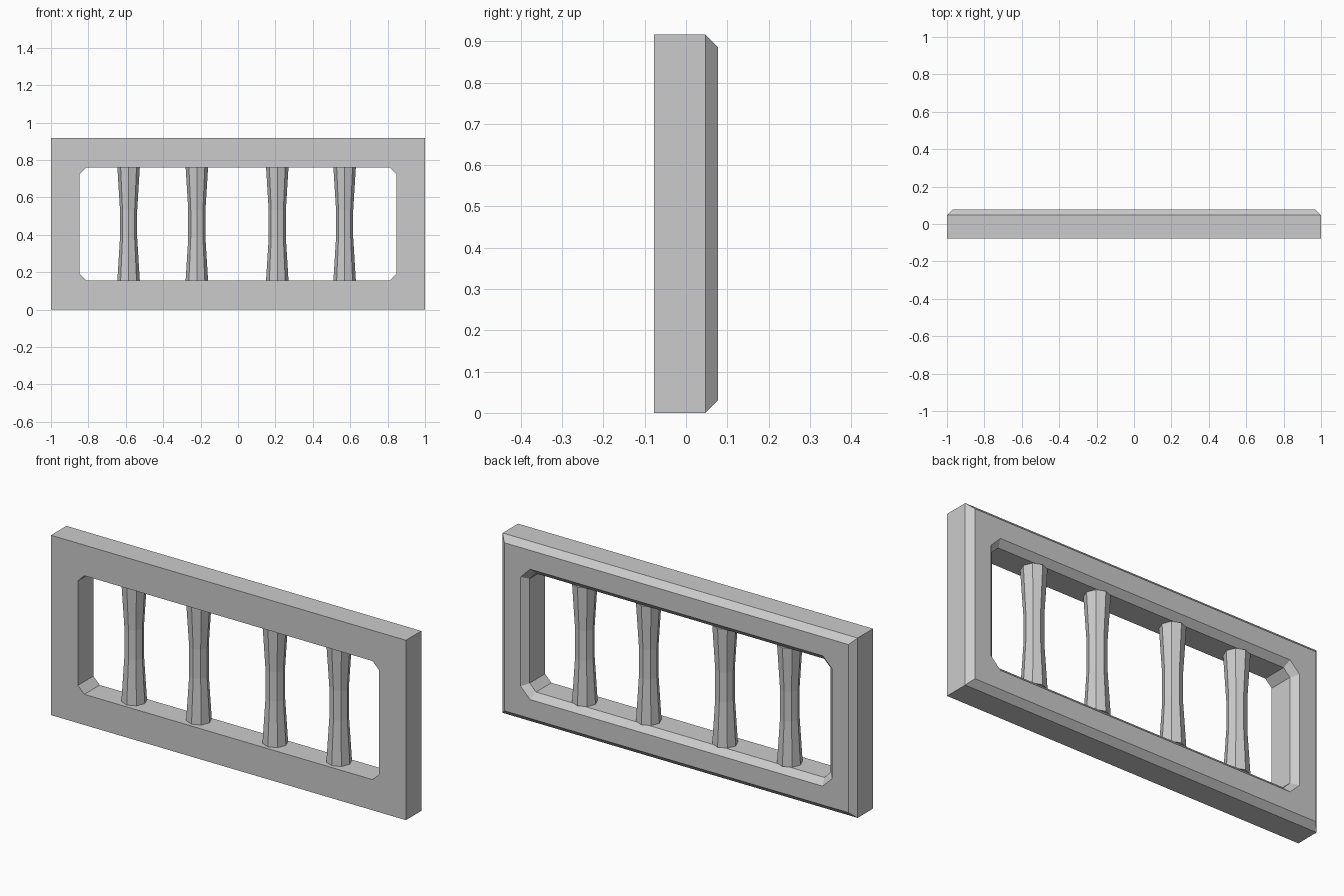
import bpy, bmesh
from math import pi, cos, sin

if "Cube" in bpy.data.objects:
    bpy.data.objects.remove(bpy.data.objects["Cube"])

W, H, D = 1.0, 0.916, 0.077      # half width, height, half depth
ZC = H / 2
BEV = 0.03                       # back edge chamfer
IW, IH, CUT = 0.848, 0.302, 0.036  # opening half sizes and corner cut


def finish(name, bm):
    bmesh.ops.recalc_face_normals(bm, faces=bm.faces)
    mesh = bpy.data.meshes.new(name)
    bm.to_mesh(mesh)
    bm.free()
    obj = bpy.data.objects.new(name, mesh)
    bpy.context.collection.objects.link(obj)
    return obj


def bridge(bm, a, b):
    n = len(a)
    for i in range(n):
        j = (i + 1) % n
        bm.faces.new((a[i], a[j], b[j], b[i]))


def outer_loop(bm, y, inset):
    w, h = W - inset, ZC - inset
    return [bm.verts.new((sx * w, y, ZC + sz * h))
            for sx, sz in ((-1, -1), (1, -1), (1, 1), (-1, 1))]


def opening_loop(bm, y, grow):
    # two points per corner, in the same order as the outer corners
    w, h, c = IW + grow, IH + grow, CUT + grow * (2 - 2 ** 0.5)
    pts = [(-w, -h + c), (-w + c, -h), (w - c, -h), (w, -h + c),
           (w, h - c), (w - c, h), (-w + c, h), (-w, h - c)]
    return [bm.verts.new((x, y, ZC + z)) for x, z in pts]


def plate(bm, outer, inner):
    for i in range(4):
        j = (i + 1) % 4
        bm.faces.new((outer[i], outer[j], inner[2 * j], inner[2 * i + 1]))
        bm.faces.new((outer[i], inner[2 * i + 1], inner[2 * i]))


# Frame: front plate, side walls, chamfers, back plate
bm = bmesh.new()
levels = ((-D, 0), (D - BEV, 0), (D, BEV))
outers = [outer_loop(bm, y, o) for y, o in levels]
inners = [opening_loop(bm, y, o) for y, o in levels]
for loops in (outers, inners):
    for a, b in zip(loops, loops[1:]):
        bridge(bm, a, b)
plate(bm, outers[0], inners[0])
plate(bm, outers[-1], inners[-1])
finish("frame", bm)


# Waisted eight-sided bars
def bar(name, x):
    bm = bmesh.new()
    profile = ((-IH, 0.06), (-0.075, 0.046), (0.075, 0.046), (IH, 0.06))
    rings = [[bm.verts.new((r * cos(k * pi / 4), r * sin(k * pi / 4), ZC + z))
              for k in range(8)] for z, r in profile]
    for a, b in zip(rings, rings[1:]):
        bridge(bm, a, b)
    bm.faces.new(rings[0])
    bm.faces.new(rings[-1])
    finish(name, bm).location.x = x


for i, x in enumerate((-0.585, -0.22, 0.21, 0.57)):
    bar(f"bar_{i + 1}", x)
